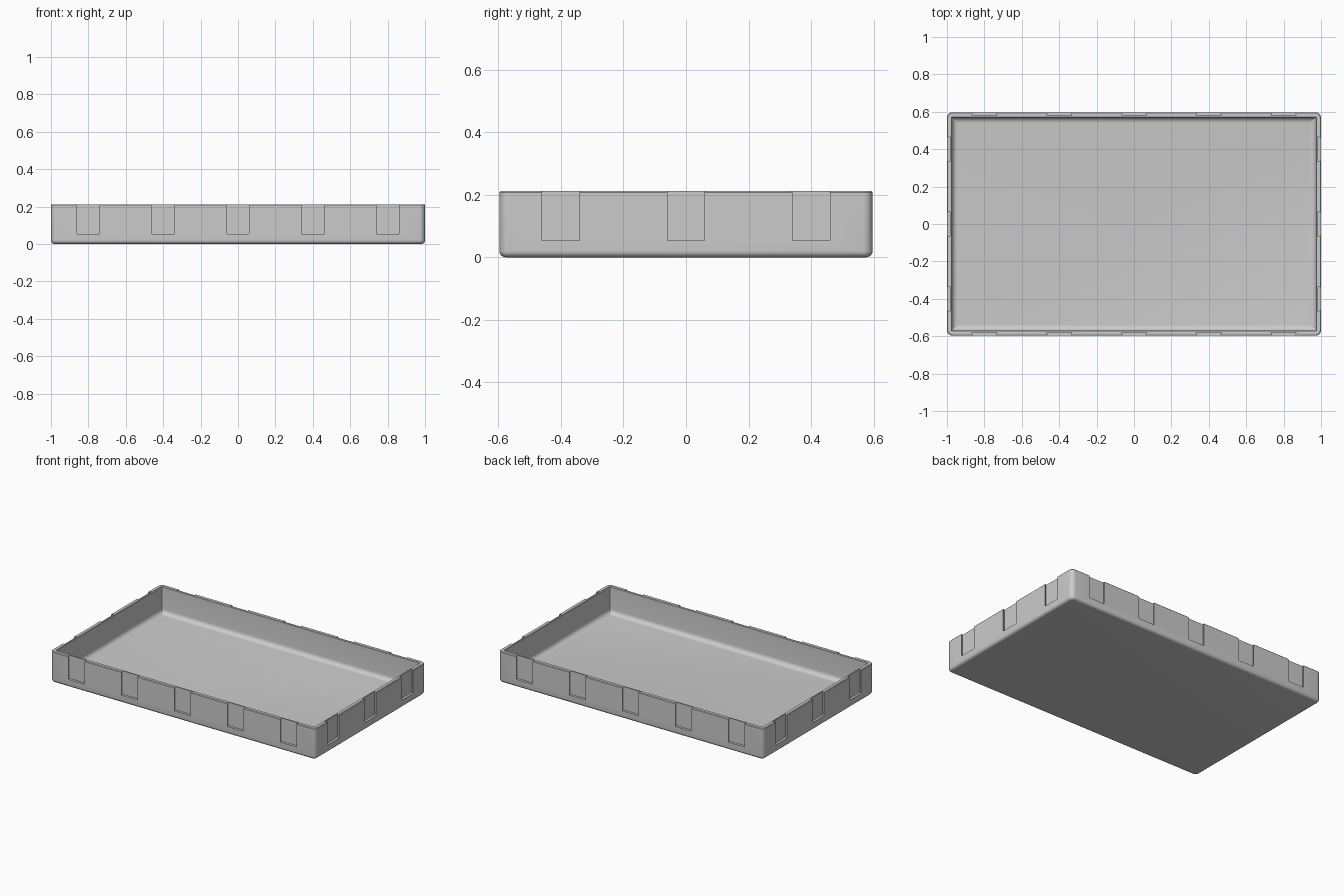
import bpy, bmesh
from math import sin, cos, pi
from mathutils import Matrix, Vector

cube = bpy.data.objects.get("Cube")
if cube:
    bpy.data.objects.remove(cube)

HX, HY, H = 1.0, 0.597, 0.212      # half length, half width, height
WALL, FLOOR = 0.027, 0.03
CORNER, BASE_R, FILLET = 0.03, 0.02, 0.03
DEPTH, SLOT_Z = 0.016, 0.053       # slot depth and slot bottom height
STEPS = 6

grey = bpy.data.materials.new("light grey plastic")
grey.use_nodes = True
colour = (0.6, 0.6, 0.6, 1)
grey.diffuse_color = colour
grey.node_tree.nodes["Principled BSDF"].inputs["Base Color"].default_value = colour


def new_object(name, bm):
    bmesh.ops.recalc_face_normals(bm, faces=bm.faces[:])
    mesh = bpy.data.meshes.new(name)
    bm.to_mesh(mesh)
    bm.free()
    obj = bpy.data.objects.new(name, mesh)
    bpy.context.collection.objects.link(obj)
    mesh.materials.append(grey)
    return obj


def ring(bm, inset, z):
    """Rounded rectangle, offset inwards by inset."""
    r = max(CORNER - inset, 0.004)
    verts = []
    for k, (sx, sy) in enumerate([(1, 1), (-1, 1), (-1, -1), (1, -1)]):
        for i in range(STEPS + 1):
            a = (k + i / STEPS) * pi / 2
            verts.append(bm.verts.new((sx * (HX - inset - r) + r * cos(a),
                                       sy * (HY - inset - r) + r * sin(a), z)))
    return verts


# Tray section from the underside, up the outside, over the rim and down to the floor
angles = [i / STEPS * pi / 2 for i in range(STEPS + 1)]
section = [(BASE_R * (1 - sin(a)), BASE_R * (1 - cos(a))) for a in angles]
section += [(0, H - 0.004), (0.004, H), (WALL - 0.003, H), (WALL, H - 0.003)]
section += [(WALL + FILLET * (1 - cos(a)), FLOOR + FILLET * (1 - sin(a))) for a in angles]

bm = bmesh.new()
rings = [ring(bm, inset, z) for inset, z in section]
for lower, upper in zip(rings, rings[1:]):
    n = len(lower)
    for i in range(n):
        j = (i + 1) % n
        bm.faces.new((lower[i], lower[j], upper[j], upper[i]))
bm.faces.new(rings[0])
bm.faces.new(rings[-1])
tray = new_object("tray", bm)

# Dovetail slots, wider inside than at the outer face
bm = bmesh.new()


def add_slot(offset, along, turn):
    plan = [(-0.0553, -0.01), (0.0553, -0.01), (0.0675, DEPTH), (-0.0675, DEPTH)]
    rot = Matrix.Rotation(turn, 3, 'Z')
    low, high = [[bm.verts.new(rot @ Vector((along + x, d - offset, z))) for x, d in plan]
                 for z in (SLOT_Z, H + 0.05)]
    bm.faces.new(low)
    bm.faces.new(high)
    for i in range(4):
        j = (i + 1) % 4
        bm.faces.new((low[i], low[j], high[j], high[i]))


for turn in (0, pi):
    for i in range(-2, 3):
        add_slot(HY, 0.4 * i, turn)
    for i in range(-1, 2):
        add_slot(HX, 0.4 * i, turn + pi / 2)
cutter = new_object("slot_cutter", bm)
cutter.hide_render = True

# Cut the slots, then discard the cutter
cut = tray.modifiers.new("slots", 'BOOLEAN')
cut.operation = 'DIFFERENCE'
cut.solver = 'EXACT'
cut.object = cutter
bpy.ops.object.select_all(action='DESELECT')
tray.select_set(True)
bpy.context.view_layer.objects.active = tray
bpy.ops.object.modifier_apply(modifier=cut.name)
bpy.data.objects.remove(cutter)
bpy.ops.object.shade_smooth_by_angle(angle=pi / 6)
